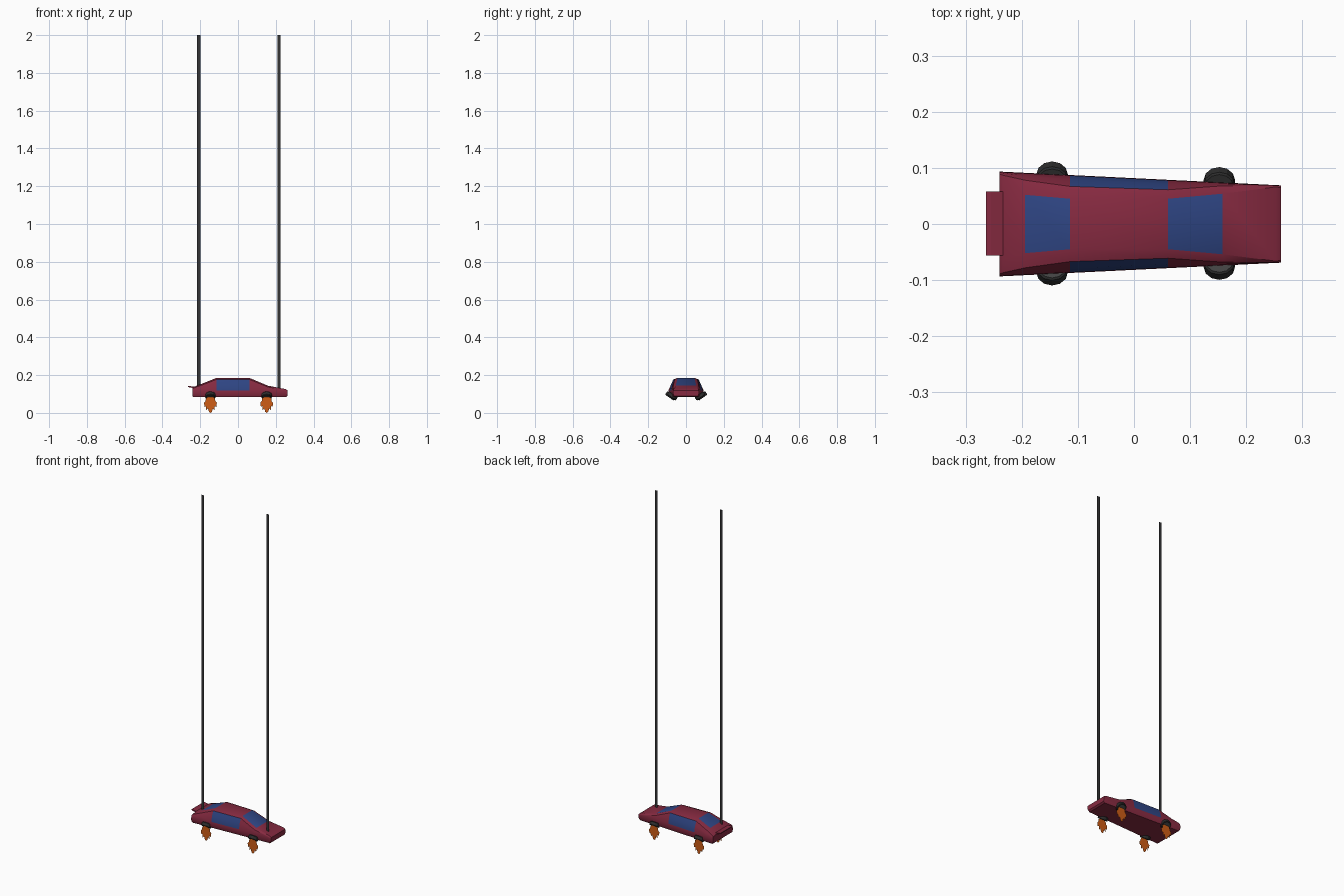
import bpy, bmesh, math
from mathutils import Matrix

if "Cube" in bpy.data.objects:
    bpy.data.objects.remove(bpy.data.objects["Cube"])


def material(name, rgb):
    m = bpy.data.materials.new(name)
    m.diffuse_color = (*rgb, 1)
    m.use_nodes = True
    m.node_tree.nodes["Principled BSDF"].inputs["Base Color"].default_value = m.diffuse_color
    return m


RED = material("crimson paint", (0.24, 0.023, 0.052))
BLUE = material("blue glass", (0.028, 0.06, 0.23))
BLACK = material("tyre black", (0.026, 0.026, 0.026))
GREY = material("hub grey", (0.055, 0.055, 0.055))
CABLE = material("cable grey", (0.033, 0.033, 0.035))
ORANGE = material("flame orange", (0.62, 0.11, 0.008))


def finish(name, bm, mats, fix_normals=True, smooth=False):
    if fix_normals:
        bmesh.ops.recalc_face_normals(bm, faces=bm.faces)
    mesh = bpy.data.meshes.new(name)
    bm.to_mesh(mesh)
    bm.free()
    for m in mats:
        mesh.materials.append(m)
    ob = bpy.data.objects.new(name, mesh)
    bpy.context.collection.objects.link(ob)
    if smooth:
        bpy.ops.object.select_all(action='DESELECT')
        ob.select_set(True)
        bpy.context.view_layer.objects.active = ob
        bpy.ops.object.shade_smooth_by_angle(angle=math.radians(32))
    return ob


# Car body: lofted, rounded cross-sections along x
# station: x, bottom z, belt z, upper edge (y, z), roof edge (y, z)
stations = [
    (-0.240, 0.088, 0.115, 0.089, 0.126, 0.064, 0.131),
    (-0.234, 0.083, 0.117, 0.087, 0.132, 0.062, 0.138),
    (-0.194, 0.083, 0.119, 0.078, 0.146, 0.052, 0.153),
    (-0.114, 0.083, 0.119, 0.067, 0.177, 0.045, 0.185),
    (0.061, 0.083, 0.119, 0.061, 0.177, 0.045, 0.185),
    (0.158, 0.083, 0.117, 0.068, 0.137, 0.054, 0.144),
    (0.252, 0.083, 0.111, 0.0685, 0.121, 0.066, 0.126),
    (0.262, 0.090, 0.108, 0.068, 0.115, 0.065, 0.119),
]
bm = bmesh.new()
rings = []
for x, zb, zs, ye, ze, yr, zr in stations:
    w = 0.0817 - 0.049 * x
    mid = (0.6 * w + 0.4 * ye, 0.45 * zs + 0.55 * ze)     # bulge of the side
    half = [(w - 0.006, zb), (w, zb + 0.012), (w - 0.001, zs), mid, (ye, ze), (yr, zr)]
    loop = half + [(-y, z) for y, z in reversed(half)]
    rings.append([bm.verts.new((x, y, z)) for y, z in loop])
n = len(rings[0])
for s in range(len(rings) - 1):
    for i in range(n):
        j = (i + 1) % n
        f = bm.faces.new((rings[s][i], rings[s][j], rings[s + 1][j], rings[s + 1][i]))
        screen = i == 5 and s in (2, 4)             # rear window and windscreen
        side_window = i in (2, 3, 7, 8) and s == 3  # side windows
        f.material_index = 1 if screen or side_window else 0
bm.faces.new(rings[0])
bm.faces.new(rings[-1])
finish("car_body", bm, [RED, BLUE], smooth=True)

# Rear spoiler: thin slab, tilted up towards the back
bm = bmesh.new()
profile = [(-0.264, 0.137), (-0.264, 0.142), (-0.255, 0.142), (-0.232, 0.138), (-0.232, 0.130)]
left = [bm.verts.new((x, -0.056, z)) for x, z in profile]
right = [bm.verts.new((x, 0.058, z)) for x, z in profile]
bm.faces.new(left)
bm.faces.new(right)
for i in range(len(profile)):
    j = (i + 1) % len(profile)
    bm.faces.new((left[i], left[j], right[j], right[i]))
finish("rear_spoiler", bm, [RED])


# Folded wheel: bevelled disc, outer edge raised, hub recessed on the outer face
def wheel(name, x, y, side):
    bm = bmesh.new()
    bmesh.ops.create_cone(bm, cap_ends=True, segments=12, radius1=0.028,
                          radius2=0.028, depth=0.022)
    rim = [e for f in bm.faces if len(f.verts) > 4 for e in f.edges]
    bmesh.ops.bevel(bm, geom=rim, offset=0.003, segments=1, affect='EDGES')
    caps = [f for f in bm.faces if len(f.verts) > 4]
    hub = [f for f in caps if f.calc_center_median().z < 0]
    bmesh.ops.inset_individual(bm, faces=hub, thickness=0.007, depth=-0.003)
    for f in caps:
        f.material_index = 1
    tilt = Matrix.Rotation(side * math.radians(35), 4, 'X')
    bm.transform(Matrix.Translation((x, side * y + 0.001, 0.090)) @ tilt)
    finish(name, bm, [BLACK, GREY])


# Flat jet flame below each wheel
half_flame = [(0.014, 0.084), (0.024, 0.076), (0.026, 0.062), (0.034, 0.054),
              (0.029, 0.046), (0.031, 0.032), (0.023, 0.036), (0.022, 0.014),
              (0.013, 0.024), (0.008, 0.006)]


def flame(name, x, y):
    bm = bmesh.new()
    outline = half_flame + [(0, 0)] + [(-a, b) for a, b in reversed(half_flame)]
    f = bm.faces.new([bm.verts.new((x + a, y, b)) for a, b in outline])
    bmesh.ops.triangulate(bm, faces=[f])
    finish(name, bm, [ORANGE], False)


for end, x, y in (("rear", -0.146, 0.083), ("front", 0.152, 0.073)):
    for label, side in (("left", 1), ("right", -1)):
        wheel(f"{end}_{label}_wheel", x, y, side)
        flame(f"{end}_{label}_flame", x, side * (y + 0.006))

# Hanging cables: flat upright strips
for end, x, z0 in (("rear", -0.208, 0.135), ("front", 0.217, 0.120)):
    bm = bmesh.new()
    bm.faces.new([bm.verts.new((x + a, -0.032, z)) for a, z in
                  ((-0.009, z0), (0.009, z0), (0.009, 2.0), (-0.009, 2.0))])
    finish(f"{end}_cable", bm, [CABLE], False)
